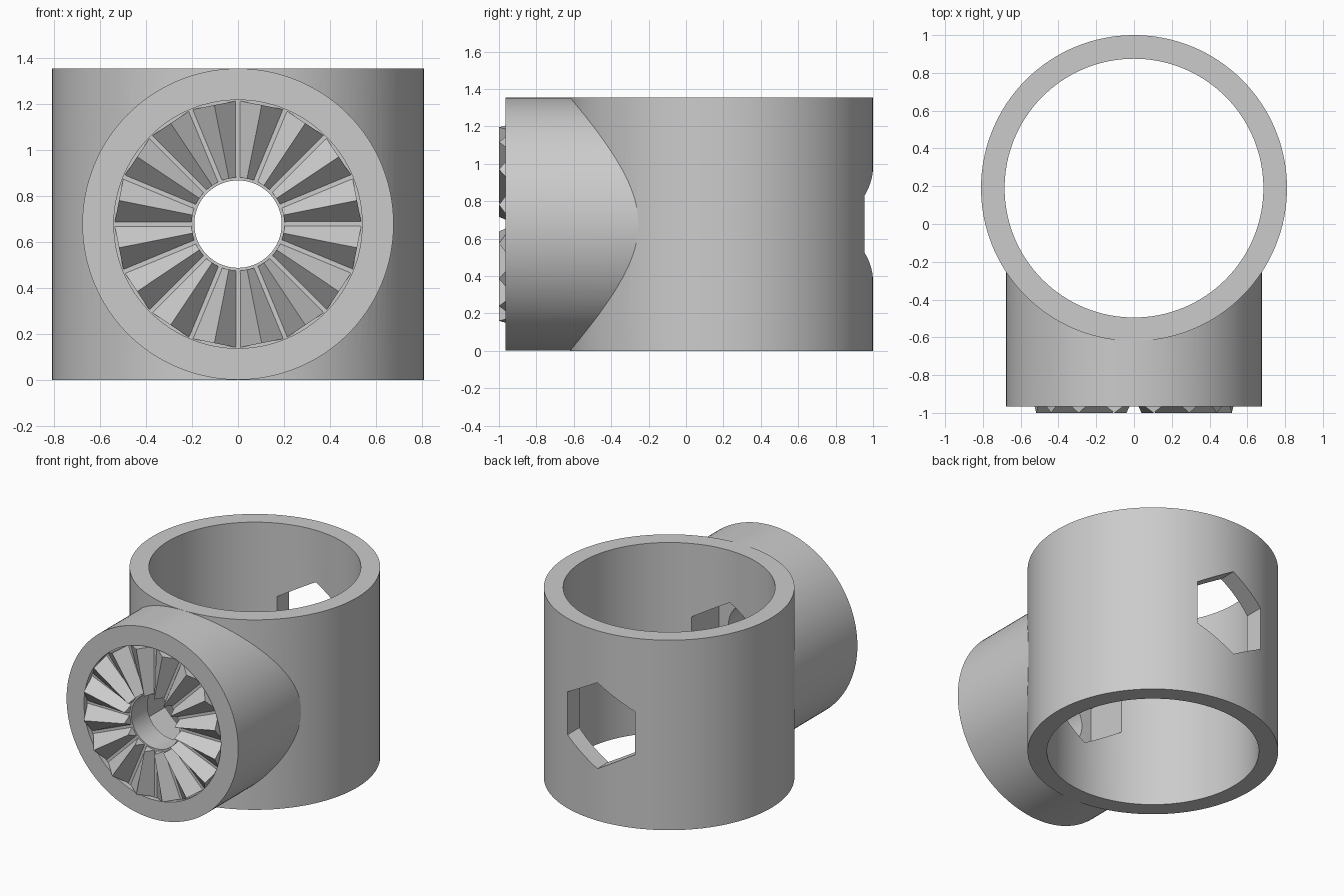
import bpy
import bmesh
from math import pi, radians, sin, cos
from mathutils import Matrix, Vector

if "Cube" in bpy.data.objects:
    bpy.data.objects.remove(bpy.data.objects["Cube"], do_unlink=True)

HEIGHT = 1.355
MID = HEIGHT / 2
RING_Y = 0.19
FACE_Y = -0.965     # barrel rim
FLOOR_Y = -0.93     # tooth valley level
PEAK_Y = -1.0       # tooth ridge level
TEETH = 16

grey = bpy.data.materials.new("plain_grey")
grey.use_nodes = True
grey.diffuse_color = (0.6, 0.6, 0.6, 1)
grey.node_tree.nodes["Principled BSDF"].inputs["Base Color"].default_value = (0.6, 0.6, 0.6, 1)


def upright(name, radius, z0, z1):
    """Cylinder standing on the ring axis."""
    bpy.ops.mesh.primitive_cylinder_add(vertices=128, radius=radius, depth=z1 - z0,
                                        location=(0, RING_Y, (z0 + z1) / 2))
    bpy.context.object.name = name
    return bpy.context.object


def lying(name, radius, y0, y1, sides=128):
    """Cylinder or prism lying along the barrel axis."""
    bpy.ops.mesh.primitive_cylinder_add(vertices=sides, radius=radius, depth=y1 - y0,
                                        location=(0, (y0 + y1) / 2, MID),
                                        rotation=(pi / 2, 0, 0))
    bpy.context.object.name = name
    return bpy.context.object


def combine(body, tool, operation):
    mod = body.modifiers.new(tool.name, "BOOLEAN")
    mod.operation, mod.object, mod.solver = operation, tool, "EXACT"
    bpy.context.view_layer.objects.active = body
    bpy.ops.object.modifier_apply(modifier=mod.name)
    bpy.data.objects.remove(tool, do_unlink=True)


# Ring clamp with the barrel growing out of its front
body = upright("clamp_body", 0.81, 0, HEIGHT)
combine(body, lying("barrel", MID - 0.0005, FACE_Y, RING_Y), "UNION")

# Bore, hexagonal nut passage, bolt hole and tooth recess
combine(body, upright("bore", 0.685, -1, 3), "DIFFERENCE")
combine(body, lying("nut_passage", 0.307, -0.75, 2, 6), "DIFFERENCE")
combine(body, lying("bolt_hole", 0.19, -2, 0), "DIFFERENCE")
combine(body, lying("tooth_recess", 0.54, -2, FLOOR_Y), "DIFFERENCE")

# Radial locking teeth: wedges with a level ridge and narrow flat valleys
bm = bmesh.new()
half = pi / TEETH
gap = 0.008


def tooth_end(radius):
    """Triangular cross-section of one tooth at a given valley radius."""
    x = radius * sin(half) - gap * cos(half)
    z = radius * cos(half)
    return [Vector((-x, FLOOR_Y + 0.002, z)), Vector((0, PEAK_Y, z)), Vector((x, FLOOR_Y + 0.002, z))]


for i in range(TEETH):
    turn = Matrix.Translation((0, 0, MID)) @ Matrix.Rotation((2 * i + 1) * half, 4, "Y")
    a = [bm.verts.new(turn @ p) for p in tooth_end(0.205)]
    b = [bm.verts.new(turn @ p) for p in tooth_end(0.538)]
    bm.faces.new(a)
    bm.faces.new(b[::-1])
    for j in range(3):
        k = (j + 1) % 3
        bm.faces.new((a[k], a[j], b[j], b[k]))
bmesh.ops.recalc_face_normals(bm, faces=bm.faces)
mesh = bpy.data.meshes.new("locking_teeth")
bm.to_mesh(mesh)
bm.free()
teeth = bpy.data.objects.new("locking_teeth", mesh)
bpy.context.collection.objects.link(teeth)

# Finish: one colour, smooth curves with crisp edges
for ob in (body, teeth):
    ob.data.materials.clear()
    ob.data.materials.append(grey)
bpy.ops.object.select_all(action="DESELECT")
body.select_set(True)
bpy.context.view_layer.objects.active = body
bpy.ops.object.shade_smooth_by_angle(angle=radians(25))
